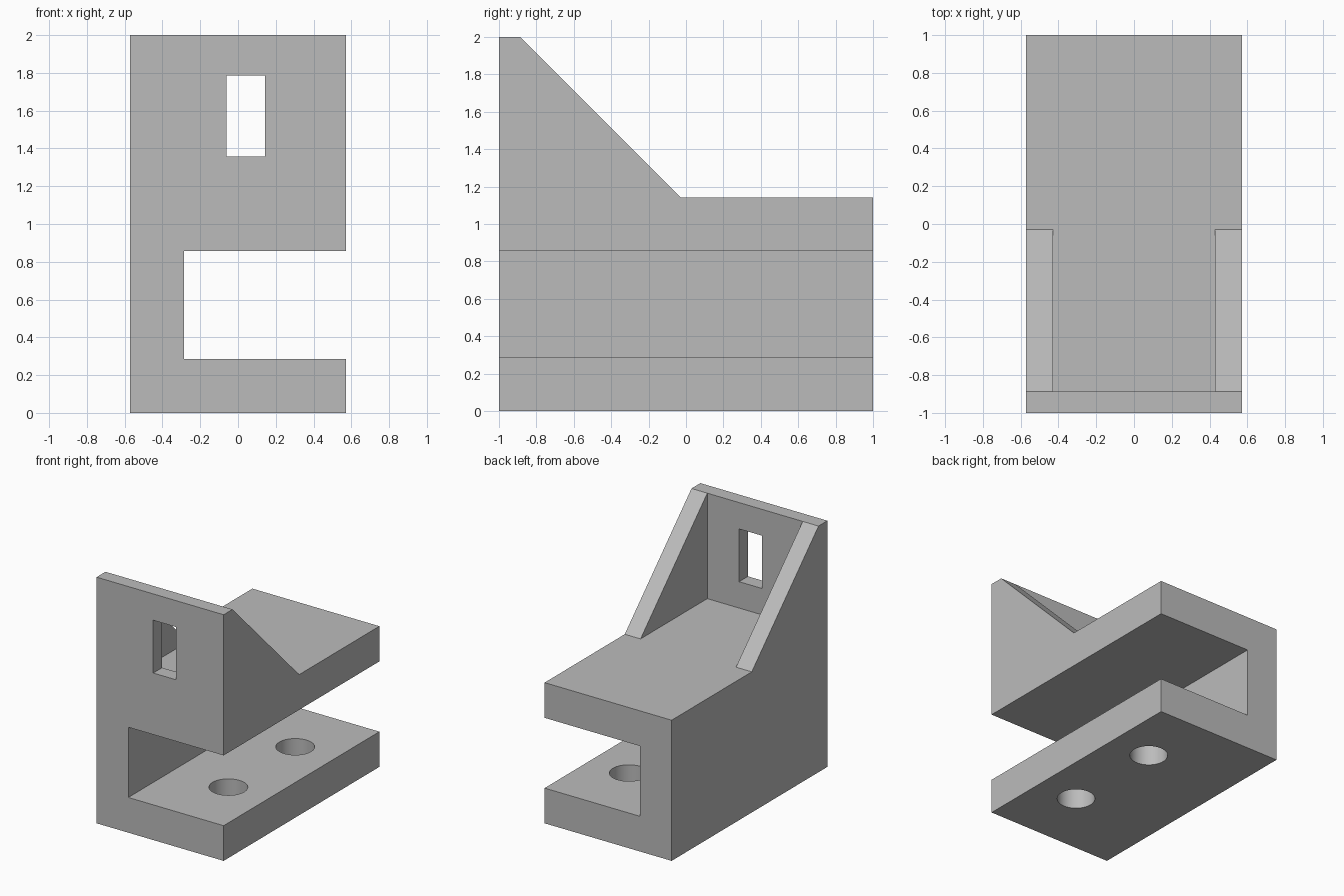
import bpy
import bmesh
from mathutils import Vector

cube = bpy.data.objects.get("Cube")
if cube:
    bpy.data.objects.remove(cube, do_unlink=True)

# Overall sizes
HALF_W, HALF_L, HEIGHT = 0.571, 1.0, 2.0
SHELF_TOP, SLOT_TOP, SLOT_BOTTOM = 1.143, 0.857, 0.286
WALL_BACK, GUSSET_END, GUSSET_INNER = -0.886, -0.029, 0.429
OVER = 0.3  # how far cutters reach past the surface

grey = bpy.data.materials.new("plain grey")
grey.use_nodes = True
colour = (0.5, 0.5, 0.5, 1)
grey.diffuse_color = colour
grey.node_tree.nodes["Principled BSDF"].inputs["Base Color"].default_value = colour


def make_object(name, bm):
    bmesh.ops.recalc_face_normals(bm, faces=bm.faces)
    mesh = bpy.data.meshes.new(name)
    bm.to_mesh(mesh)
    bm.free()
    mesh.materials.append(grey)
    obj = bpy.data.objects.new(name, mesh)
    bpy.context.collection.objects.link(obj)
    return obj


def extrude_side(name, outline, half_width):
    """Extrude a (y, z) outline across x."""
    bm = bmesh.new()
    face = bm.faces.new([bm.verts.new((-half_width, y, z)) for y, z in outline])
    new = bmesh.ops.extrude_face_region(bm, geom=[face])["geom"]
    verts = [v for v in new if isinstance(v, bmesh.types.BMVert)]
    bmesh.ops.translate(bm, verts=verts, vec=(2 * half_width, 0, 0))
    return make_object(name, bm)


def box(name, low, high):
    bm = bmesh.new()
    bmesh.ops.create_cube(bm, size=1)
    low, high = Vector(low), Vector(high)
    bmesh.ops.scale(bm, verts=bm.verts, vec=high - low)
    bmesh.ops.translate(bm, verts=bm.verts, vec=(low + high) / 2)
    return make_object(name, bm)


def cylinder(name, x, y, radius):
    bm = bmesh.new()
    bmesh.ops.create_cone(bm, cap_ends=True, segments=64, radius1=radius,
                          radius2=radius, depth=0.8)
    bmesh.ops.translate(bm, verts=bm.verts, vec=(x, y, 0.1))
    return make_object(name, bm)


# Bracket body: tall front wall, sloped sides and long shelf in one side profile
bracket = extrude_side("clamp_bracket", [
    (-HALF_L, 0), (HALF_L, 0), (HALF_L, SHELF_TOP), (GUSSET_END, SHELF_TOP),
    (WALL_BACK, HEIGHT), (-HALF_L, HEIGHT)], HALF_W)

cutters = [
    # Long slot, open on the left side
    box("slot_cutter", (-0.286, -HALF_L - OVER, SLOT_BOTTOM),
        (HALF_W + OVER, HALF_L + OVER, SLOT_TOP)),
    # Pocket between the two gussets
    box("pocket_cutter", (-GUSSET_INNER, WALL_BACK, SHELF_TOP),
        (GUSSET_INNER, HALF_L + OVER, HEIGHT + OVER)),
    # Window through the front wall
    box("window_cutter", (-0.062, -HALF_L - OVER, 1.357),
        (0.143, WALL_BACK + OVER, 1.786)),
]
# Two bolt holes through the base
for y in (-0.429, 0.429):
    cutters.append(cylinder("bolt_hole_cutter", 0.214, y, 0.143))

bpy.context.view_layer.objects.active = bracket
bracket.select_set(True)
for cutter in cutters:
    cutter.hide_render = True
    mod = bracket.modifiers.new(cutter.name, "BOOLEAN")
    mod.operation = "DIFFERENCE"
    mod.solver = "EXACT"
    mod.object = cutter
    bpy.ops.object.modifier_apply(modifier=mod.name)
    bpy.data.objects.remove(cutter, do_unlink=True)

bpy.ops.object.shade_smooth_by_angle()
